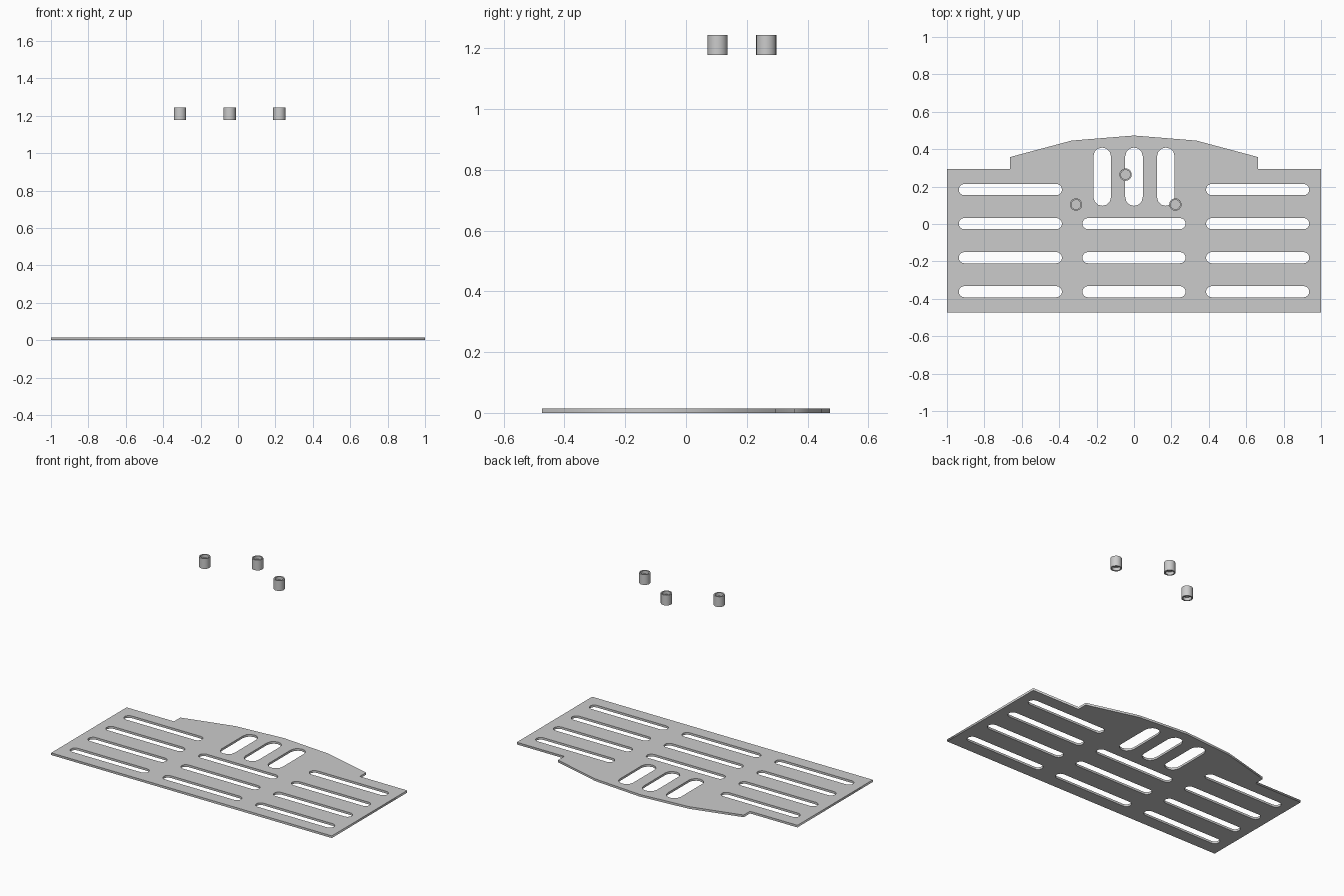
import bpy, bmesh
from math import pi, sin, cos

if "Cube" in bpy.data.objects:
    bpy.data.objects.remove(bpy.data.objects["Cube"])

T = 0.014  # plate thickness


def slot(cx, cy, half, r, vertical=False, n=8):
    """Rounded slot outline; half is half its full length."""
    pts = []
    for side in (1, -1):
        for i in range(n + 1):
            a = -pi / 2 + pi * i / n
            u, v = side * (half - r + r * cos(a)), side * r * sin(a)
            pts.append((cx - v, cy + u) if vertical else (cx + u, cy + v))
    return pts


# Plate outline: right half mirrored to the left
right = [(1, -0.473), (1, 0.294), (0.662, 0.294), (0.662, 0.358), (0.333, 0.446)]
outline = right + [(0, 0.473)] + [(-x, y) for x, y in reversed(right)]

# Slots: three columns of long ones, plus three wide upright ones
loops = [outline]
for row in range(4):
    for cx in (-0.661, 0, 0.661):
        if row == 0 and cx == 0:
            continue
        loops.append(slot(cx, 0.184 - 0.182 * row, 0.276, 0.03))
for cx in (-0.17, 0, 0.17):
    loops.append(slot(cx, 0.253, 0.156, 0.047, True, 6))

# Slotted plate: filled flat curve with thickness, turned into a mesh
curve = bpy.data.curves.new("slotted_plate", 'CURVE')
curve.dimensions = '2D'
curve.fill_mode = 'BOTH'
curve.extrude = T / 2
for pts in loops:
    s = curve.splines.new('POLY')
    s.points.add(len(pts) - 1)
    for p, (x, y) in zip(s.points, pts):
        p.co = (x, y, 0, 1)
    s.use_cyclic_u = True
plate = bpy.data.objects.new("slotted_plate", curve)
bpy.context.collection.objects.link(plate)
plate.location.z = T / 2
bpy.context.view_layer.objects.active = plate
plate.select_set(True)
bpy.ops.object.convert(target='MESH')
plate.select_set(False)


# Floating bushings: short cylinders with a recess in each end
def bushing(name, x, y):
    bm = bmesh.new()
    bmesh.ops.create_cone(bm, cap_ends=True, segments=24, radius1=0.033,
                          radius2=0.033, depth=0.066)
    caps = [f for f in bm.faces if len(f.verts) > 4]
    bmesh.ops.inset_individual(bm, faces=caps, thickness=0.008)
    for f in caps:
        step = f.normal * -0.02
        new = bmesh.ops.extrude_discrete_faces(bm, faces=[f])["faces"][0]
        bmesh.ops.translate(bm, verts=new.verts, vec=step)
    me = bpy.data.meshes.new(name)
    bm.to_mesh(me)
    bm.free()
    ob = bpy.data.objects.new(name, me)
    bpy.context.collection.objects.link(ob)
    ob.location = (x, y, 1.211)
    bpy.context.view_layer.objects.active = ob
    ob.select_set(True)
    bpy.ops.object.shade_smooth_by_angle()
    ob.select_set(False)


bushing("bushing_left", -0.31, 0.104)
bushing("bushing_middle", -0.045, 0.264)
bushing("bushing_right", 0.221, 0.104)
